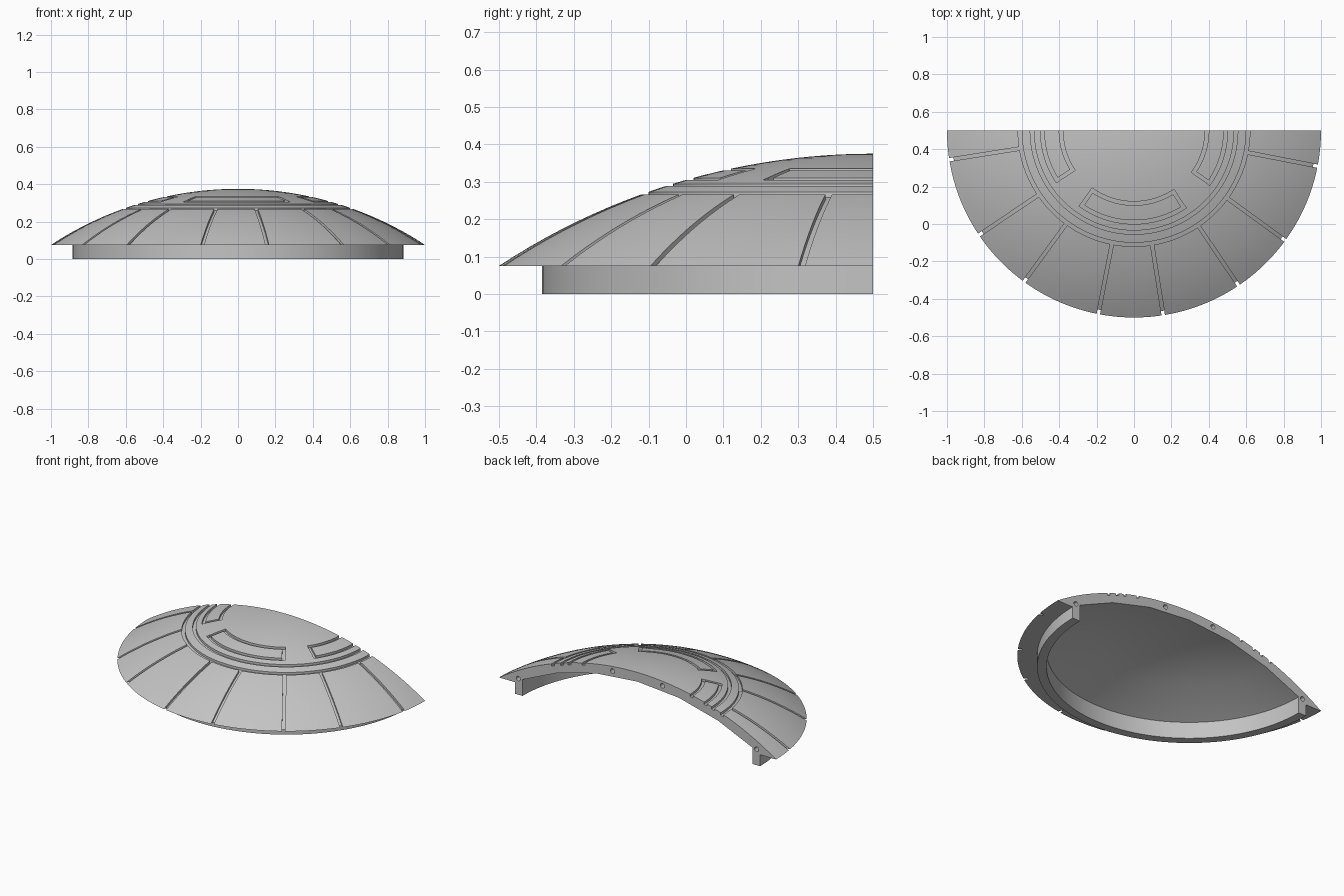
import bpy, bmesh
from math import sin, cos, radians, sqrt, pi
from mathutils import Matrix, Vector

cube = bpy.data.objects.get("Cube")
if cube:
    bpy.data.objects.remove(cube)

BACK = 0.5                  # flat cut plane, the dome axis lies in it
R, APEX = 1.817, 0.375      # sphere radius and top of the dome
THICK = 0.06


def dome(r, drop=0.0):
    """Height of the dome, or of a concentric shell below it, at radius r."""
    return APEX - R + sqrt((R - drop) ** 2 - r * r)


def polar(r, deg, z, side=0.0):
    a = radians(deg)
    return Vector((r * cos(a) - side * sin(a), BACK - r * sin(a) - side * cos(a), z))


def finish(bm, name):
    bmesh.ops.recalc_face_normals(bm, faces=bm.faces)
    mesh = bpy.data.meshes.new(name)
    bm.to_mesh(mesh)
    bm.free()
    obj = bpy.data.objects.new(name, mesh)
    bpy.context.collection.objects.link(obj)
    return obj


def loft(bm, sections):
    """Closed solid through four-cornered sections."""
    rows = [[bm.verts.new(p) for p in s] for s in sections]
    for a, b in zip(rows, rows[1:]):
        for i in range(4):
            j = (i + 1) % 4
            bm.faces.new((a[i], a[j], b[j], b[i]))
    bm.faces.new(rows[0])
    bm.faces.new(rows[-1])


def arc_groove(bm, r0, r1, a0, a1, depth=0.015):
    n = max(4, int((a1 - a0) / 2.5))
    angles = [a0 + (a1 - a0) * i / n for i in range(n + 1)]
    loft(bm, [(polar(r0, a, dome(r0) - depth), polar(r1, a, dome(r1) - depth),
               polar(r1, a, 0.5), polar(r0, a, 0.5)) for a in angles])


def bar_groove(bm, angle, r0, r1, n, width=0.018, depth=0.0155):
    w = width / 2
    radii = [r0 + (r1 - r0) * i / n for i in range(n + 1)]
    loft(bm, [(polar(r, angle, dome(r) - depth, -w), polar(r, angle, dome(r) - depth, w),
               polar(r, angle, 0.5, w), polar(r, angle, 0.5, -w)) for r in radii])


def cut(target, cutter):
    cutter.hide_render = True
    mod = target.modifiers.new("cut", 'BOOLEAN')
    mod.operation, mod.solver, mod.object = 'DIFFERENCE', 'EXACT', cutter
    bpy.ops.object.select_all(action='DESELECT')
    bpy.context.view_layer.objects.active = target
    target.select_set(True)
    bpy.ops.object.modifier_apply(modifier=mod.name)
    bpy.data.objects.remove(cutter)


# Half dome with brim, foot ring and hollow underside, spun from one profile
profile = [(i / 24, dome(i / 24)) for i in range(24)] + [(1, 0.075)]
profile += [(0.885, 0.075), (0.885, 0), (0.83, 0)]
profile += [(r, dome(r, THICK)) for r in (0.83, 0.58, 0.3, 0)]
bm = bmesh.new()
verts = [bm.verts.new((r, BACK, z)) for r, z in profile]
edges = [bm.edges.new(pair) for pair in zip(verts, verts[1:])]
bmesh.ops.spin(bm, geom=verts + edges, cent=(0, BACK, 0), axis=(0, 0, 1),
               angle=-pi, steps=72)
bmesh.ops.remove_doubles(bm, verts=bm.verts, dist=1e-5)
bmesh.ops.holes_fill(bm, edges=[e for e in bm.edges if e.is_boundary], sides=0)
half_dome = finish(bm, "half_dome")

# Ring grooves and the curved sides of the panel outlines
bm = bmesh.new()
arc_groove(bm, 0.60, 0.62, -3, 183)
arc_groove(bm, 0.535, 0.555, -3, 183)
for a0, a1 in ((-3, 36), (56, 126), (146, 183)):
    arc_groove(bm, 0.38, 0.40, a0, a1)
    arc_groove(bm, 0.48, 0.50, a0, a1)
cut(half_dome, finish(bm, "arc_cutter"))

# Radial grooves through the brim and the straight panel ends
bm = bmesh.new()
for k in range(4):
    for a in (11, 36):
        bar_groove(bm, a + 45 * k, 0.61, 1.03, 18)
for a in (34.8, 57.2, 124.8, 147.2):
    bar_groove(bm, a, 0.383, 0.497, 4)
cut(half_dome, finish(bm, "bar_cutter"))

# Peg holes in the flat back face
bm = bmesh.new()
for x, z in ((0.18, 0.336), (0.86, 0.105)):
    for s in (-1, 1):
        place = Matrix.Translation((s * x, BACK, z)) @ Matrix.Rotation(pi / 2, 4, 'X')
        bmesh.ops.create_cone(bm, cap_ends=True, segments=16, radius1=0.015,
                              radius2=0.015, depth=0.1, matrix=place)
cut(half_dome, finish(bm, "peg_cutter"))

# Single grey colour
grey = bpy.data.materials.new("plain_grey")
grey.use_nodes = True
colour = (0.55, 0.55, 0.55, 1)
grey.diffuse_color = colour
grey.node_tree.nodes["Principled BSDF"].inputs["Base Color"].default_value = colour
half_dome.data.materials.clear()
half_dome.data.materials.append(grey)
for poly in half_dome.data.polygons:
    poly.material_index = 0
bpy.ops.object.shade_smooth_by_angle(angle=radians(25))
